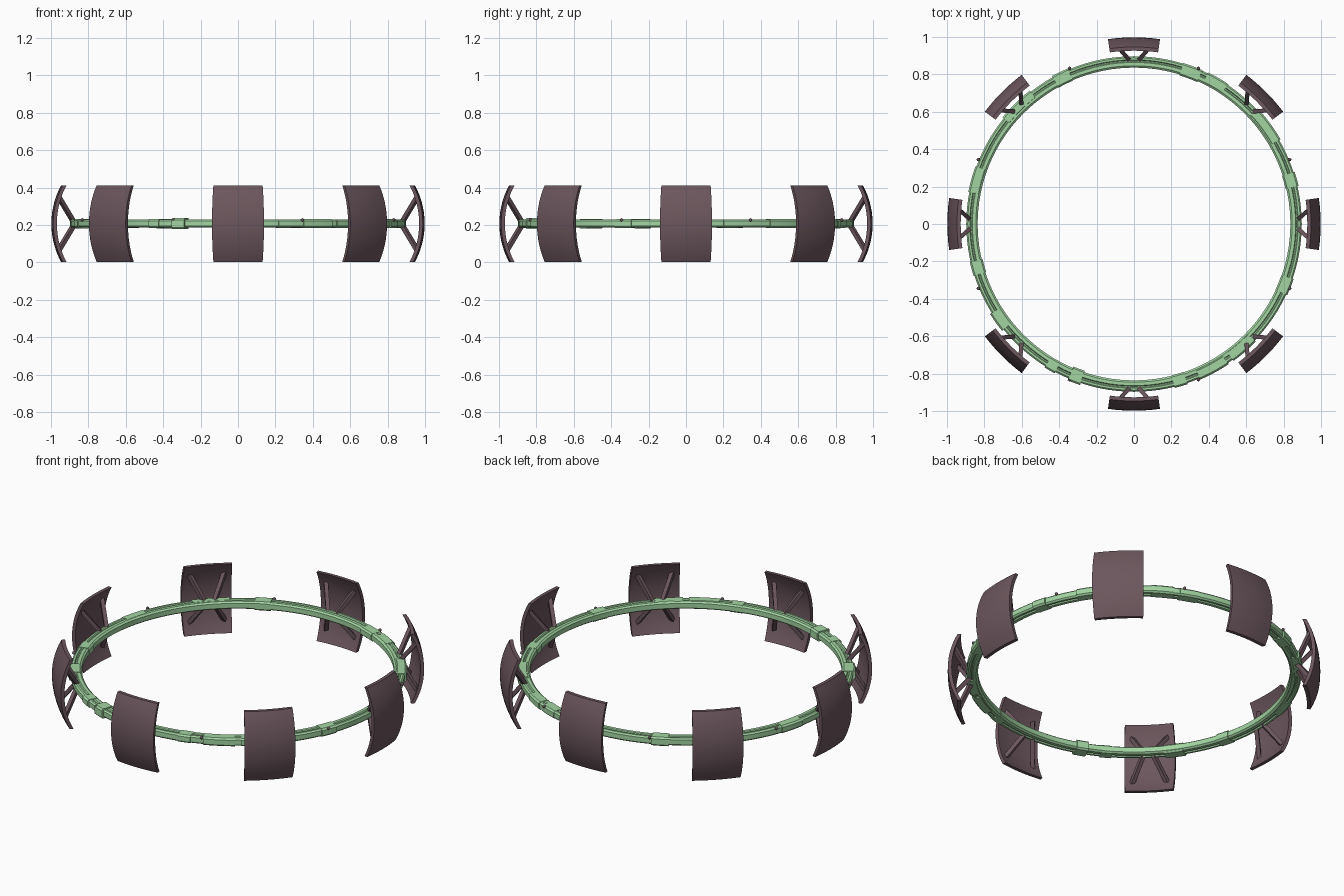
import bpy, bmesh
from math import sin, cos, radians, sqrt, pi
from mathutils import Vector, Matrix

if "Cube" in bpy.data.objects:
    bpy.data.objects.remove(bpy.data.objects["Cube"])

ZC = 0.207  # height of the ring's mid plane


def material(name, rgb):
    m = bpy.data.materials.new(name)
    m.diffuse_color = (*rgb, 1)
    m.use_nodes = True
    m.node_tree.nodes["Principled BSDF"].inputs["Base Color"].default_value = m.diffuse_color
    return m


GREEN = material("pale_green", (0.36, 0.66, 0.36))
PLUM = material("dark_plum", (0.15, 0.095, 0.11))


def finish(bm, name, mat, angle=30):
    bmesh.ops.recalc_face_normals(bm, faces=bm.faces)
    me = bpy.data.meshes.new(name)
    bm.to_mesh(me)
    bm.free()
    ob = bpy.data.objects.new(name, me)
    bpy.context.collection.objects.link(ob)
    me.materials.append(mat)
    bpy.ops.object.select_all(action='DESELECT')
    bpy.context.view_layer.objects.active = ob
    ob.select_set(True)
    bpy.ops.object.shade_smooth_by_angle(angle=radians(angle))
    return ob


def sweep(bm, profile, a0, a1, steps):
    """Turn a closed (radius, height) profile about z between two angles."""
    full = abs(a1 - a0) >= 359.9
    rows = []
    for i in range(steps if full else steps + 1):
        a = radians(a0 + (a1 - a0) * i / steps)
        rows.append([bm.verts.new((r * cos(a), r * sin(a), ZC + z)) for r, z in profile])
    n = len(profile)
    for i in range(steps):
        p, q = rows[i], rows[(i + 1) % len(rows)]
        for j in range(n):
            k = (j + 1) % n
            bm.faces.new((p[j], p[k], q[k], q[j]))
    if not full:
        bm.faces.new(rows[0])
        bm.faces.new(rows[-1])


def bar(bm, a, b, w):
    """Square bar between two points."""
    a, b = Vector(a), Vector(b)
    d = b - a
    rot = d.to_track_quat('Z', 'Y').to_matrix().to_4x4()
    mat = Matrix.Translation((a + b) / 2) @ rot @ Matrix.Diagonal((w, w, d.length, 1))
    bmesh.ops.create_cube(bm, size=1, matrix=mat)


def rounded_box(r0, r1, h, c):
    return [(r0, -h + c), (r0 + c, -h), (r1 - c, -h), (r1, -h + c),
            (r1, h - c), (r1 - c, h), (r0 + c, h), (r0, h - c)]


# Main ring with a shallow groove running along its top and bottom
half = [(0.836, 0.014), (0.846, 0.022), (0.864, 0.022), (0.868, 0.015),
        (0.874, 0.015), (0.878, 0.022), (0.889, 0.022), (0.897, 0.014)]
bm = bmesh.new()
sweep(bm, half + [(r, -z) for r, z in reversed(half)], 0, 360, 128)
finish(bm, "main_ring", GREEN)

# Irregular clamps and cover plates: start angle, end angle, inner r, outer r, half height
clamps = [(13, 18, 0.832, 0.903, 0.023), (30, 43, 0.846, 0.905, 0.024),
          (56, 64, 0.838, 0.902, 0.024), (66, 73, 0.831, 0.900, 0.023),
          (113, 119, 0.833, 0.904, 0.026), (128, 141, 0.850, 0.905, 0.023),
          (160, 169, 0.840, 0.902, 0.023), (193, 198, 0.831, 0.901, 0.025),
          (212, 219, 0.838, 0.908, 0.026), (238, 242, 0.836, 0.904, 0.024),
          (247, 251.5, 0.828, 0.908, 0.029), (284, 288.5, 0.834, 0.903, 0.023),
          (293, 304, 0.845, 0.904, 0.024), (306, 316, 0.840, 0.905, 0.023),
          (335, 341, 0.834, 0.903, 0.024)]
for i, (a0, a1, r0, r1, h) in enumerate(clamps):
    bm = bmesh.new()
    sweep(bm, rounded_box(r0, r1, h, 0.009), a0, a1, max(3, int((a1 - a0) / 2)))
    finish(bm, f"ring_clamp_{i + 1}", GREEN)

# Curved panel profile: bowed in height, then swept about the ring's axis
R, H, T, N = 0.43, 0.204, 0.02, 14


def bow(radius, h):
    return 0.998 - R + sqrt(radius ** 2 - h ** 2)


hs = [-H + 2 * H * i / N for i in range(N + 1)]
panel = [(bow(R, z), z) for z in hs] + [(bow(R, z) - T, z) for z in reversed(hs)]

for k in range(8):
    a = 45 * k
    bm = bmesh.new()
    sweep(bm, panel, a - 8, a + 8, 8)
    finish(bm, f"panel_{k + 1}", PLUM)

    # Four struts fanning out from the ring to the panel's back
    turn = Matrix.Rotation(radians(a), 4, 'Z')
    bm = bmesh.new()
    for s in (-1, 1):
        for t in (-1, 1):
            bar(bm, (0.882, s * 0.03, ZC + t * 0.015), (0.957, s * 0.095, ZC + t * 0.14), 0.022)
    bmesh.ops.transform(bm, matrix=turn, verts=bm.verts)
    finish(bm, f"panel_struts_{k + 1}", PLUM)

    # Small knob on the ring midway between panels
    b = radians(a + 22.5)
    bm = bmesh.new()
    bmesh.ops.create_uvsphere(bm, u_segments=12, v_segments=8, radius=0.009,
                              matrix=Matrix.Translation((0.901 * cos(b), 0.901 * sin(b), ZC + 0.02)))
    finish(bm, f"ring_knob_{k + 1}", PLUM)
